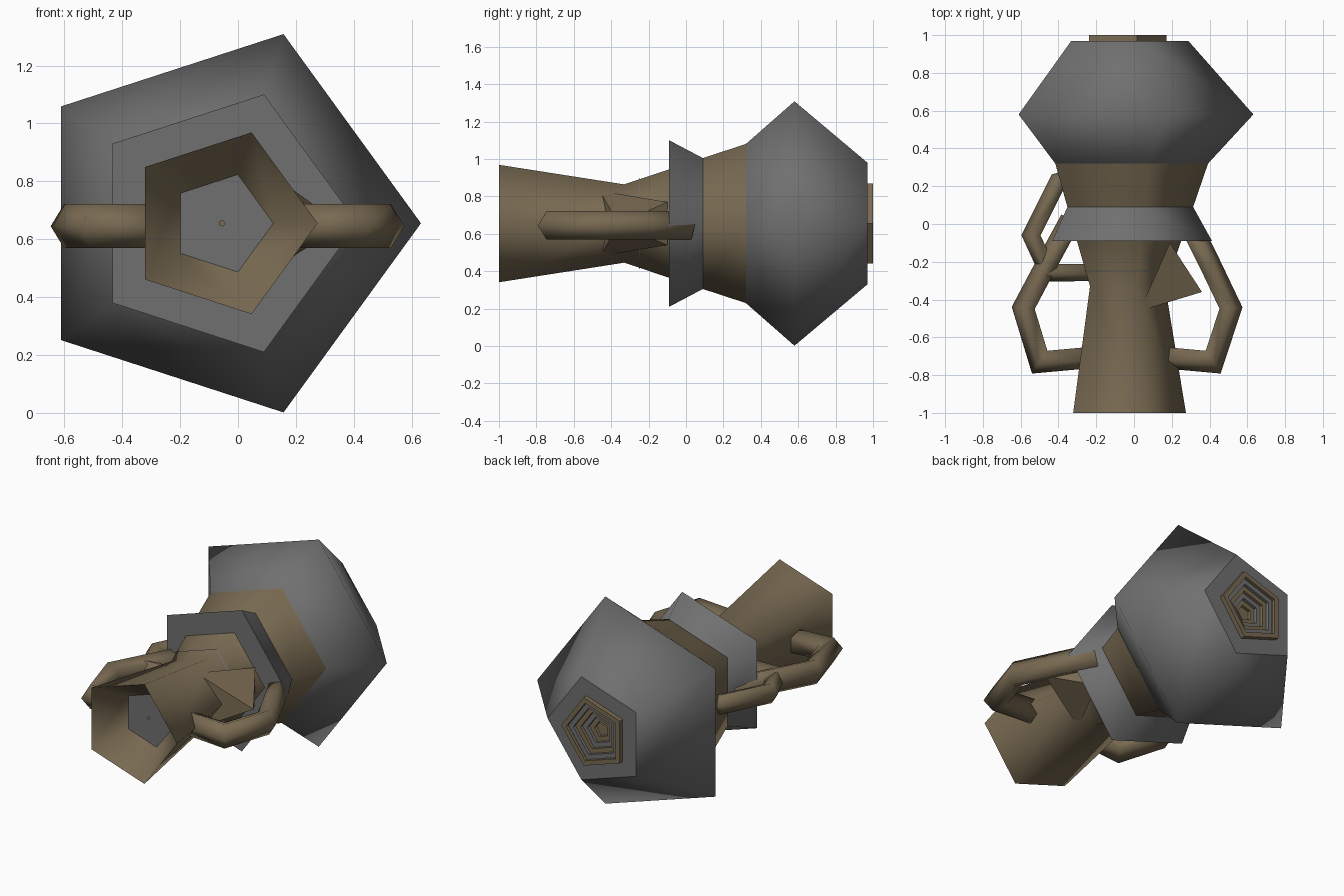
import bpy, bmesh, math
from mathutils import Vector

if "Cube" in bpy.data.objects:
    bpy.data.objects.remove(bpy.data.objects["Cube"])

CX, CZ = -0.055, 0.655      # axis of the turned body


def material(name, rgb):
    m = bpy.data.materials.new(name)
    m.diffuse_color = (*rgb, 1)
    m.use_nodes = True
    m.node_tree.nodes["Principled BSDF"].inputs["Base Color"].default_value = m.diffuse_color
    return m


BROWN = material("brown", (0.19, 0.145, 0.085))
GRAY = material("gray", (0.165, 0.162, 0.162))


def finish(name, bm, mat, smooth=True, fix=True):
    if fix:
        bmesh.ops.recalc_face_normals(bm, faces=bm.faces)
    for f in bm.faces:
        f.smooth = smooth
    me = bpy.data.meshes.new(name)
    bm.to_mesh(me)
    bm.free()
    me.materials.append(mat)
    ob = bpy.data.objects.new(name, me)
    bpy.context.collection.objects.link(ob)
    return ob


def turned(name, profile, mat, smooth=True, cap=False):
    """Five-sided lathe about the y axis; profile is (radius, y) from front to back."""
    bm = bmesh.new()
    rings = []
    for r, y in profile:
        rings.append([bm.verts.new((CX + r * math.cos(i * math.tau / 5), y,
                                    CZ + r * math.sin(i * math.tau / 5))) for i in range(5)])
    for a, b in zip(rings, rings[1:]):
        for i in range(5):
            j = (i + 1) % 5
            bm.faces.new((a[i], b[i], b[j], a[j]))
    if cap:
        bm.faces.new(rings[-1])
    return finish(name, bm, mat, smooth, fix=False)


def tube(name, path, size, side, mat):
    """Five-sided tube in the horizontal plane, pointed towards its outer side."""
    bm = bmesh.new()
    pts = [Vector((x, y, 0.645)) for x, y in path]
    rings = []
    for k, p in enumerate(pts):
        d1 = (p - pts[k - 1]).normalized() if k else None
        d2 = (pts[k + 1] - p).normalized() if k < len(pts) - 1 else None
        t = ((d1 or d2) + (d2 or d1)).normalized()
        miter = 1 / t.dot(d1 or d2)
        out = Vector((t.y, -t.x, 0)) * side
        rings.append([bm.verts.new(p + out * size * 0.78 * miter * math.cos(i * math.tau / 5)
                                   + Vector((0, 0, size * math.sin(i * math.tau / 5))))
                      for i in range(5)])
    for a, b in zip(rings, rings[1:]):
        for i in range(5):
            j = (i + 1) % 5
            bm.faces.new((a[i], b[i], b[j], a[j]))
    bm.faces.new(rings[0])
    bm.faces.new(rings[-1])
    return finish(name, bm, mat)


# Body sections, front to back
turned("neck", [(0.33, -1), (0.22, -0.33), (0.305, -0.09)], BROWN)
turned("neck_line", [(0.252, -0.251), (0.255, -0.245)], GRAY)
turned("flange_front", [(0.30, -0.09), (0.468, -0.09)], GRAY)
turned("flange", [(0.468, -0.09), (0.368, 0.09)], GRAY)
turned("shoulder", [(0.368, 0.09), (0.447, 0.32)], BROWN)
turned("bulb", [(0.447, 0.32), (0.687, 0.58), (0.342, 0.97)], GRAY)
turned("bulb_end", [(0.342, 0.97), (0.226, 0.97)], GRAY)

# Mouth funnel and its plug
turned("mouth", [(0.177, -0.81), (0.33, -1)], BROWN)
turned("mouth_plug", [(0.01, -0.81), (0.177, -0.81)], GRAY)

# Stepped rings sinking into the back end
radii = [0.226, 0.19, 0.155, 0.12, 0.085]
for n, r in enumerate(radii):
    mat = BROWN if n % 2 == 0 else GRAY
    y = 1 - 0.02 * n
    inner = r - 0.035
    turned(f"end_ring_{n + 1}", [(r, y - 0.03 if n == 0 else y), (r, y), (inner, y),
                                 (inner, y - 0.02)], mat, smooth=False, cap=n == 4)

# Side handles
tube("left_handle", [(-0.22, -0.70), (-0.495, -0.725), (-0.58, -0.445), (-0.45, -0.2), (-0.33, 0.02)],
     0.08, -1, BROWN)
tube("right_handle", [(0.14, -0.70), (0.415, -0.725), (0.507, -0.445), (0.39, -0.2), (0.28, 0.02)],
     0.08, 1, BROWN)
tube("left_upper_loop", [(-0.19, -0.25), (-0.45, -0.255), (-0.54, -0.06), (-0.40, 0.22), (-0.30, 0.25)],
     0.065, -1, BROWN)

# Pointed fin on the right of the neck
bm = bmesh.new()
tip = bm.verts.new((0.36, -0.36, 0.65))
base = [bm.verts.new(c) for c in ((0.03, -0.46, 0.83), (0.03, -0.46, 0.48),
                                  (0.19, -0.10, 0.54), (0.19, -0.10, 0.77))]
for i in range(4):
    bm.faces.new((tip, base[i], base[(i + 1) % 4]))
bm.faces.new(base)
finish("neck_fin", bm, BROWN, smooth=False)
